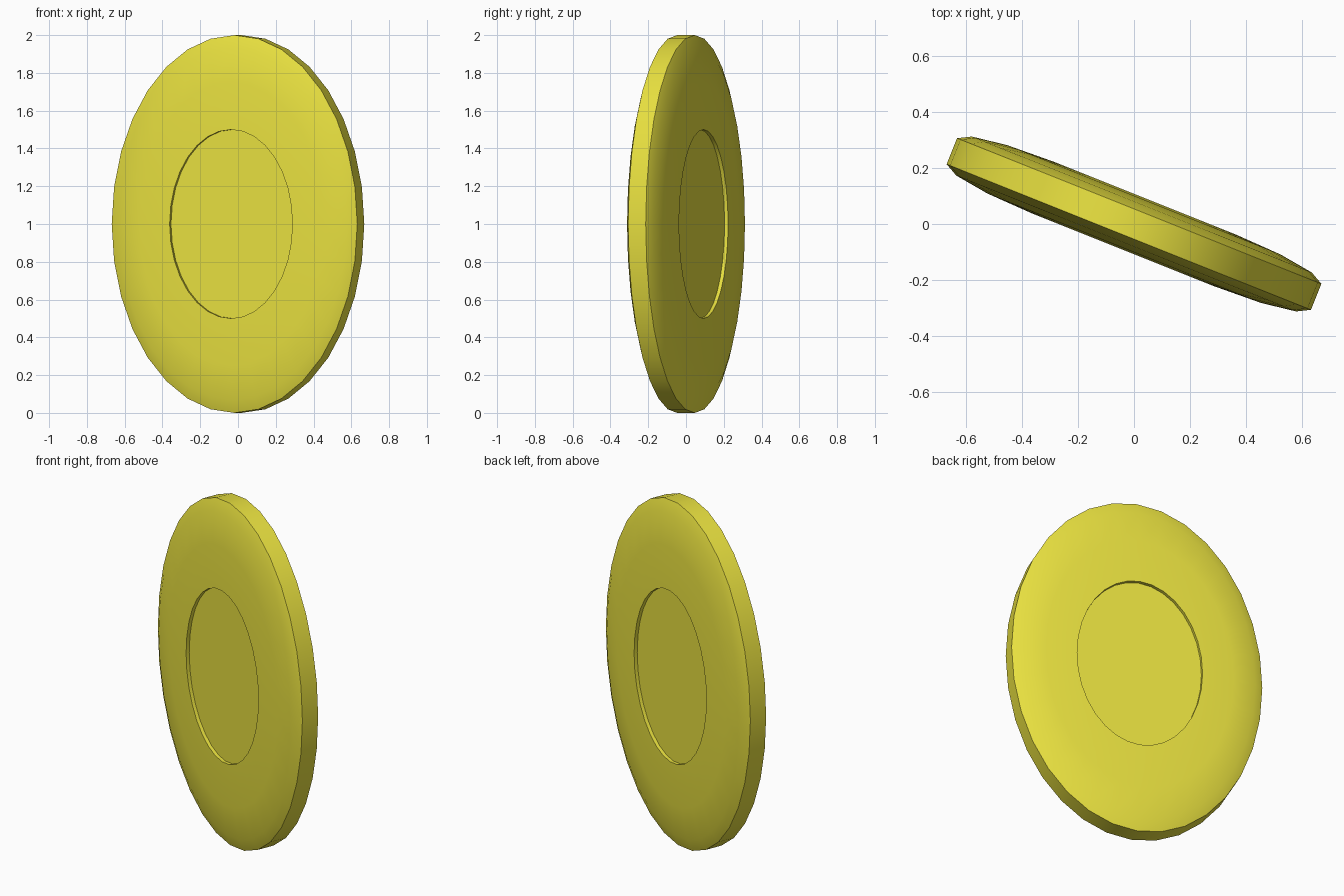
import bpy, bmesh
from math import sin, cos, pi, radians, atan2

if "Cube" in bpy.data.objects:
    bpy.data.objects.remove(bpy.data.objects["Cube"])

SIDES = 32
HALF_W, HALF_H = 0.70, 1.0      # ellipse half axes
RIM, BULGE, RECESS = 0.05, 0.05, 0.02

# Half profile (radius fraction, offset from mid plane): rim, rounded face, recess
half = [(0.5 + 0.5 * cos(a), RIM + BULGE * sin(a)) for a in (0, pi / 6, pi / 3, pi / 2)]
half.append((0.5, RIM + BULGE - RECESS))
profile = [(r, -v) for r, v in reversed(half)] + half

# Elliptical disc lofted from the profile rings
bm = bmesh.new()
rings = []
for r, v in profile:
    rings.append([bm.verts.new((HALF_W * r * sin(2 * pi * i / SIDES), v,
                                HALF_H * r * cos(2 * pi * i / SIDES) + HALF_H))
                  for i in range(SIDES)])
for a, b in zip(rings, rings[1:]):
    for i in range(SIDES):
        j = (i + 1) % SIDES
        bm.faces.new((a[i], a[j], b[j], b[i]))
# Flat floors of the two recesses
bm.faces.new(rings[0])
bm.faces.new(rings[-1])
bmesh.ops.recalc_face_normals(bm, faces=bm.faces)

mesh = bpy.data.meshes.new("coin")
bm.to_mesh(mesh)
bm.free()
coin = bpy.data.objects.new("coin", mesh)
bpy.context.collection.objects.link(coin)
coin.rotation_euler.z = -atan2(0.371, 0.928)

# Yellow material
gold = bpy.data.materials.new("yellow")
gold.diffuse_color = (0.80, 0.74, 0.05, 1)
gold.use_nodes = True
gold.node_tree.nodes["Principled BSDF"].inputs["Base Color"].default_value = gold.diffuse_color
mesh.materials.append(gold)

# Smooth faces, sharp rim and recess edges
bpy.context.view_layer.objects.active = coin
coin.select_set(True)
bpy.ops.object.shade_smooth_by_angle(angle=radians(30))
